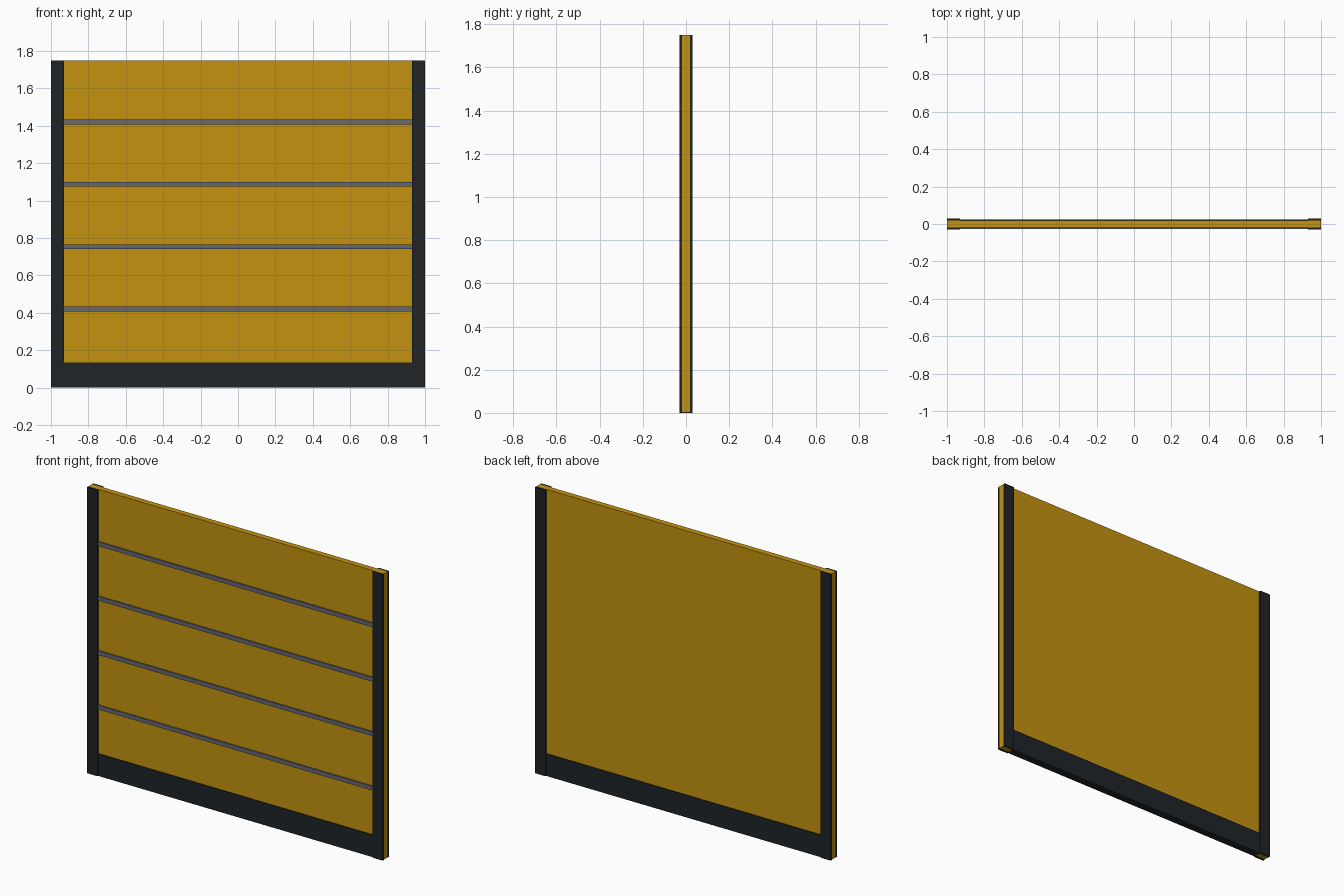
import bpy

if "Cube" in bpy.data.objects:
    bpy.data.objects.remove(bpy.data.objects["Cube"])


def material(name, rgb):
    m = bpy.data.materials.new(name)
    m.diffuse_color = (*rgb, 1)
    m.use_nodes = True
    m.node_tree.nodes["Principled BSDF"].inputs["Base Color"].default_value = m.diffuse_color
    return m


def box(name, x, y, z, mat):
    """Box from (min, max) ranges on each axis."""
    bpy.ops.mesh.primitive_cube_add(size=1, location=[sum(r) / 2 for r in (x, y, z)])
    ob = bpy.context.object
    ob.name = name
    ob.scale = [r[1] - r[0] for r in (x, y, z)]
    bpy.ops.object.transform_apply(location=False, rotation=False, scale=True)
    ob.data.materials.append(mat)
    return ob


gold = material("gold_paint", (0.55, 0.29, 0.005))
dark = material("dark_trim", (0.014, 0.018, 0.021))
grey = material("grey_metal", (0.13, 0.14, 0.17))

W, H = 1.0, 1.75       # half width, height
INNER = 0.93           # inner edge of the side trims
CORE, TRIM = 0.018, 0.03

# main panel, set a hair above the bottom rail's underside
box("panel", (-W, W), (-CORE, CORE), (0.002, H), gold)

# side trim plates on both faces
for side, x in (("left", (-W, -INNER)), ("right", (INNER, W))):
    box(f"{side}_trim_front", x, (-TRIM, -CORE), (0, H), dark)
    box(f"{side}_trim_back", x, (CORE, TRIM), (0, H), dark)

# bottom rail wrapping the panel
box("bottom_rail", (-INNER, INNER), (-0.024, 0.024), (0, 0.135), dark)

# horizontal seam strips on the front
for i in range(4):
    z = 0.421 + i * 0.333
    box(f"seam_strip_{i + 1}", (-INNER, INNER), (-0.027, -CORE),
        (z - 0.0125, z + 0.0125), grey)
